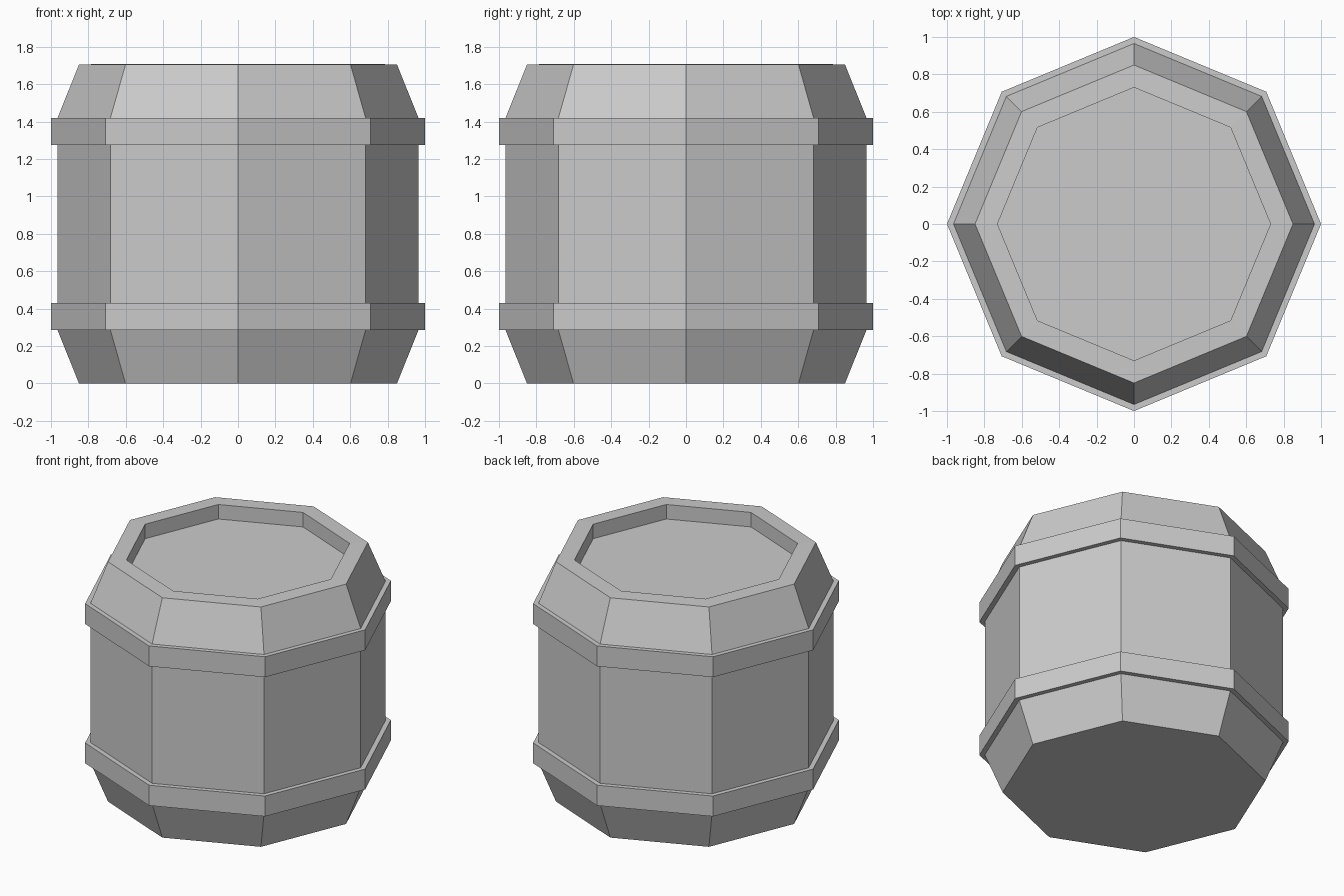
import bpy
import bmesh
from math import cos, sin, tau

if "Cube" in bpy.data.objects:
    bpy.data.objects.remove(bpy.data.objects["Cube"])

SIDES = 8


def lathe(name, profile, closed=False):
    """Revolve (radius, z) points into a flat-faced eight-sided object."""
    bm = bmesh.new()
    rings = [[bm.verts.new((r * cos(tau * i / SIDES), r * sin(tau * i / SIDES), z))
              for i in range(SIDES)] for r, z in profile]
    pairs = list(zip(rings, rings[1:]))
    if closed:
        pairs.append((rings[-1], rings[0]))
    else:
        bm.faces.new(rings[0][::-1])
        bm.faces.new(rings[-1])
    for a, b in pairs:
        for i in range(SIDES):
            j = (i + 1) % SIDES
            bm.faces.new((a[i], a[j], b[j], b[i]))
    bmesh.ops.recalc_face_normals(bm, faces=bm.faces)
    mesh = bpy.data.meshes.new(name)
    bm.to_mesh(mesh)
    bm.free()
    obj = bpy.data.objects.new(name, mesh)
    bpy.context.collection.objects.link(obj)
    return obj


# Barrel body with tapered ends, rim and recessed lid
lathe("barrel_body", [(0.85, 0), (0.965, 0.285), (0.965, 1.42),
                      (0.85, 1.705), (0.73, 1.708), (0.73, 1.605)])

# Two hoops around the body
for name, z in (("lower_hoop", 0.285), ("upper_hoop", 1.275)):
    lathe(name, [(0.96, z), (1.0, z), (1.0, z + 0.145), (0.96, z + 0.145)], closed=True)
